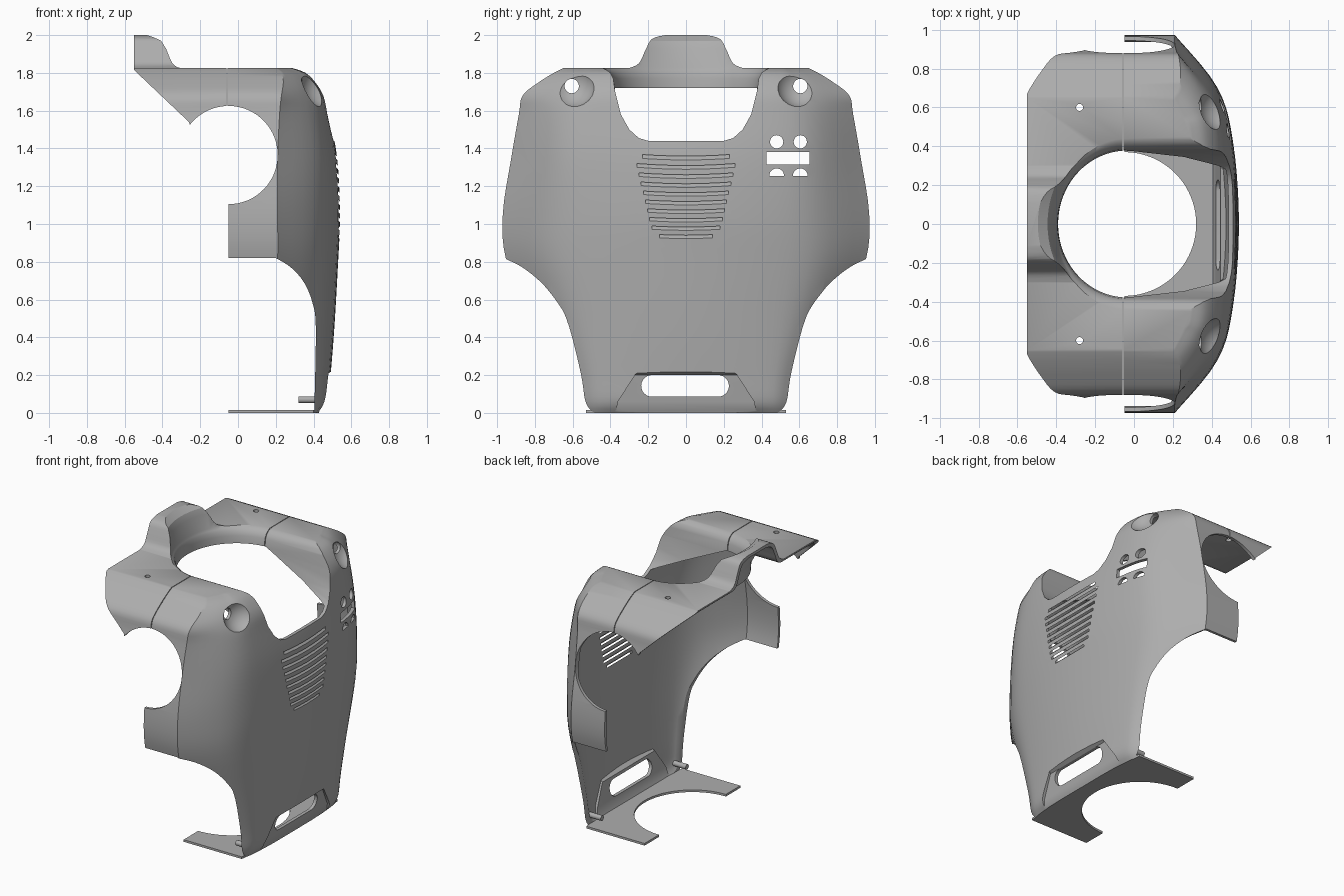
import bpy, bmesh, math

if "Cube" in bpy.data.objects:
    bpy.data.objects.remove(bpy.data.objects["Cube"])

grey = bpy.data.materials.new("shell_grey")
grey.use_nodes = True
colour = (0.42, 0.42, 0.42, 1)
grey.diffuse_color = colour
grey.node_tree.nodes["Principled BSDF"].inputs["Base Color"].default_value = colour


def loft(name, *stacks):
    """Closed solid(s), each skinned over a stack of rings of equal length."""
    bm = bmesh.new()
    for rings in stacks:
        rows = [[bm.verts.new(p) for p in ring] for ring in rings]
        n = len(rows[0])
        for low, high in zip(rows, rows[1:]):
            for i in range(n):
                j = (i + 1) % n
                bm.faces.new((low[i], low[j], high[j], high[i]))
        bm.faces.new(rows[0][::-1])
        bm.faces.new(rows[-1])
    bmesh.ops.recalc_face_normals(bm, faces=bm.faces)
    mesh = bpy.data.meshes.new(name)
    bm.to_mesh(mesh)
    bm.free()
    mesh.materials.append(grey)
    obj = bpy.data.objects.new(name, mesh)
    bpy.context.collection.objects.link(obj)
    return obj


def prism(axis, pts, a, b):
    """Two rings of a flat outline, pushed along an axis from a to b."""
    place = {"x": lambda u, v, t: (t, u, v),
             "y": lambda u, v, t: (u, t, v),
             "z": lambda u, v, t: (u, v, t)}[axis]
    return [[place(u, v, t) for u, v in pts] for t in (a, b)]


def arc(cx, cy, r, start, end, n=24):
    angles = [math.radians(start + (end - start) * i / n) for i in range(n + 1)]
    return [(cx + r * math.cos(t), cy + r * math.sin(t)) for t in angles]


def circle(cx, cy, r):
    return arc(cx, cy, r, 0, 345, 23)


def rect(u0, u1, v0, v1):
    return [(u0, v0), (u1, v0), (u1, v1), (u0, v1)]


def spline(pts, sub):
    """Smooth curve through points of any dimension."""
    ext = [pts[0]] + list(pts) + [pts[-1]]
    out = []
    for a, b, c, d in zip(ext, ext[1:], ext[2:], ext[3:]):
        for k in range(sub):
            t = k / sub
            out.append(tuple(q + t / 2 * (r - p + t * (2 * p - 5 * q + 4 * r - s
                             + t * (3 * (q - r) + s - p)))
                             for p, q, r, s in zip(a, b, c, d)))
    return out + [tuple(pts[-1])]


def combine(obj, tool, operation="DIFFERENCE"):
    mod = obj.modifiers.new("combine", "BOOLEAN")
    mod.operation, mod.object, mod.solver = operation, tool, "EXACT"
    bpy.context.view_layer.objects.active = obj
    bpy.ops.object.modifier_apply(modifier=mod.name)
    bpy.data.objects.remove(tool)


# Torso sections: height, side width, side corner x, two bend points, middle x
SECTIONS = [
    (0, .72, .2, .38, .53, .42, .38, .43),
    (.06, .73, .2, .40, .54, .455, .38, .475),
    (.2, .75, .2, .405, .56, .465, .39, .49),
    (.45, .82, .2, .41, .62, .48, .4, .51),
    (.8, .95, .21, .42, .7, .5, .42, .53),
    (1.05, .97, .21, .43, .7, .51, .42, .54),
    (1.35, .925, .21, .43, .68, .5, .42, .525),
    (1.58, .885, .22, .40, .67, .465, .45, .48),
    (1.68, .865, .23, .38, .65, .445, .45, .455),
    (1.75, .78, .24, .35, .62, .405, .45, .41),
    (1.8, .7, .23, .31, .58, .355, .45, .36),
    (1.825, .65, .2, .25, .55, .29, .45, .29),
]


def torso(name, inset, rear):
    rings = []
    for z, w, x1, x2, y2, x3, y3, xm in spline(SECTIONS, 4):
        half = [(x1, w), (x2, y2), (x3, y3)]
        bend = spline(half + [(xm, 0)] + [(x, -y) for x, y in half[::-1]], 5)
        ring = [(rear, w)] + bend + [(rear, -w)]
        height = z * (1 - inset / 1.825)
        rings.append([(x - inset, y * (1 - inset / w), height) for x, y in ring])
    if inset:
        rings.insert(0, [(x, y, -.1) for x, y, z in rings[0]])
    return loft(name, rings)


# Raised collar bump at the edge of the neck
def collar(inset, rear):
    side = spline([(.31, 1.822), (.25, 1.85), (.215, 1.92), (.18, 1.98), (.11, 2)], 4)
    side = [(y - inset, z - inset) for y, z in side]
    side.insert(0, (side[0][0], 1.7))
    return loft("collar", prism("x", side + [(-y, z) for y, z in side[::-1]], rear, -.2))


# Neck opening: height, front radius, half width
NECK = [(1.44, .25, .2), (1.455, .3, .25), (1.5, .34, .3), (1.58, .352, .345),
        (1.7, .355, .375), (1.77, .357, .385), (1.8, .36, .4), (1.815, .365, .42),
        (1.83, .37, .45), (1.93, .39, .46), (1.97, .41, .46), (2, .46, .47), (2.1, .47, .48)]


def neck(grow):
    rings = []
    for z, front, half in NECK:
        bow = arc(0, 0, 1, 90, 270, 40)
        ring = [(-.035 + (front + grow) * u, (half + grow) * v) for u, v in bow]
        ring = [(.8, half + grow)] + ring + [(.8, -half - grow)]
        rings.append([(x, y, z) for x, y in ring])
    return loft("neck", rings)


# Shoulder dimples and the lower handle recess
def dimples(grow):
    stacks = []
    for side in (1, -1):
        rings = []
        for k in range(1, 16):
            a = math.pi * k / 16
            r = (.13 + grow) * math.sin(a)
            rings.append([(.465 - (.13 + grow) * math.cos(a), y, z)
                          for y, z in circle(side * .605, 1.745, r)])
        stacks.append(rings)
    return loft("dimples", *stacks)


def recess(grow):
    rows = [(-.15, .4, .4), (.06, .36, .44), (.2, .27, .465), (.23, .25, .51)]
    return loft("recess", [[(x, y, z + grow) for x, y in
                            rect(x0 - grow, .7, -h - grow, h + grow)] for z, h, x0 in rows])


# Hollow, leaving material behind the neck walls, dimples and recess
WALL = .02
cavity = torso("cavity", WALL, -.9)
combine(cavity, collar(WALL, -.9), "UNION")
neck_wall = neck(WALL)
below = [(-.9, 1.72), (-.05, 1.72), (.5, 1.47), (.9, 1.4), (.9, 1), (-.9, 1)]
combine(neck_wall, loft("below_neck", prism("y", below, -1, 1)))
combine(cavity, neck_wall)
combine(cavity, dimples(WALL))
combine(cavity, recess(WALL))

shell = torso("back_shell", 0, -.65)
combine(shell, collar(0, -.65), "UNION")
combine(shell, dimples(0))
combine(shell, recess(0))
combine(shell, cavity)
combine(shell, neck(0))

# Side outline: slanted edge, arm circle and leg curve
side = [(-.9, 1.815), (-.55, 1.815), (-.26, 1.54)]
side += arc(-.05, 1.365, .26, 142, -90, 40) + [(-.05, .82)]
side += spline([(.2, .82), (.28, .77), (.35, .69), (.395, .58), (.412, .45), (.405, .05)], 5)
side += [(.4, -.2), (-.9, -.2)]
combine(shell, loft("side_outline", prism("y", side, -1.2, 1.2)))
combine(shell, loft("rear_trim", prism("z", rect(-1, -.55, -1.2, 1.2), 1, 2.2)))

# Vent louvres
vents = []
for i in range(10):
    z = .94 + .045 * i
    half = .17 + .09 * min(i, 8) / 8 - (.03 if i in (0, 9) else 0)
    slot = [(.45, z + .07), (.58, z - .06), (.58, z - .042), (.45, z + .088)]
    vents.append(prism("y", slot, -half, half))
combine(shell, loft("vents", *vents))

# Openings on one shoulder, shoulder sockets and the handle slot
holes = [prism("x", rect(.425, .655, 1.315, 1.38), .2, .7)]
for y in (.48, .605):
    holes.append(prism("x", circle(y, 1.435, .035), .2, .7))
    holes.append(prism("x", arc(y, 1.255, .039, 0, 180), .2, .7))
for y in (-.605, .605):
    holes.append(prism("x", circle(y, 1.73, .038), .15, .7))
grip = arc(.17, .143, .057, -90, 90) + arc(-.18, .143, .057, 90, 270)
holes.append(prism("x", grip, .2, .7))
combine(shell, loft("holes", *holes))

# Screw holes and the seam across the top
fine = [prism("z", circle(-.28, y, .018), 1.7, 1.9) for y in (-.6, .6)]
fine += [prism("z", rect(-.06, -.055, *span), 1.55, 1.9) for span in ((-1, -.2), (.2, 1))]
combine(shell, loft("fine_cuts", *fine))

# Base plate with two prongs
edge = [(.42, .38), (.4, .53), (-.05, .53)]
outline = edge + arc(-.05, 0, .37, 90, -90, 40) + [(x, -y) for x, y in edge[::-1]]
plate = loft("base_plate", prism("z", outline, 0, .015))

# Mounting pegs
pegs = loft("mounting_pegs", *[prism("x", circle(y, .07, .018), .32, .42) for y in (-.47, .47)])

for obj in (shell, plate, pegs):
    bpy.ops.object.select_all(action="DESELECT")
    obj.select_set(True)
    bpy.context.view_layer.objects.active = obj
    bpy.ops.object.shade_smooth_by_angle(angle=math.radians(30))
